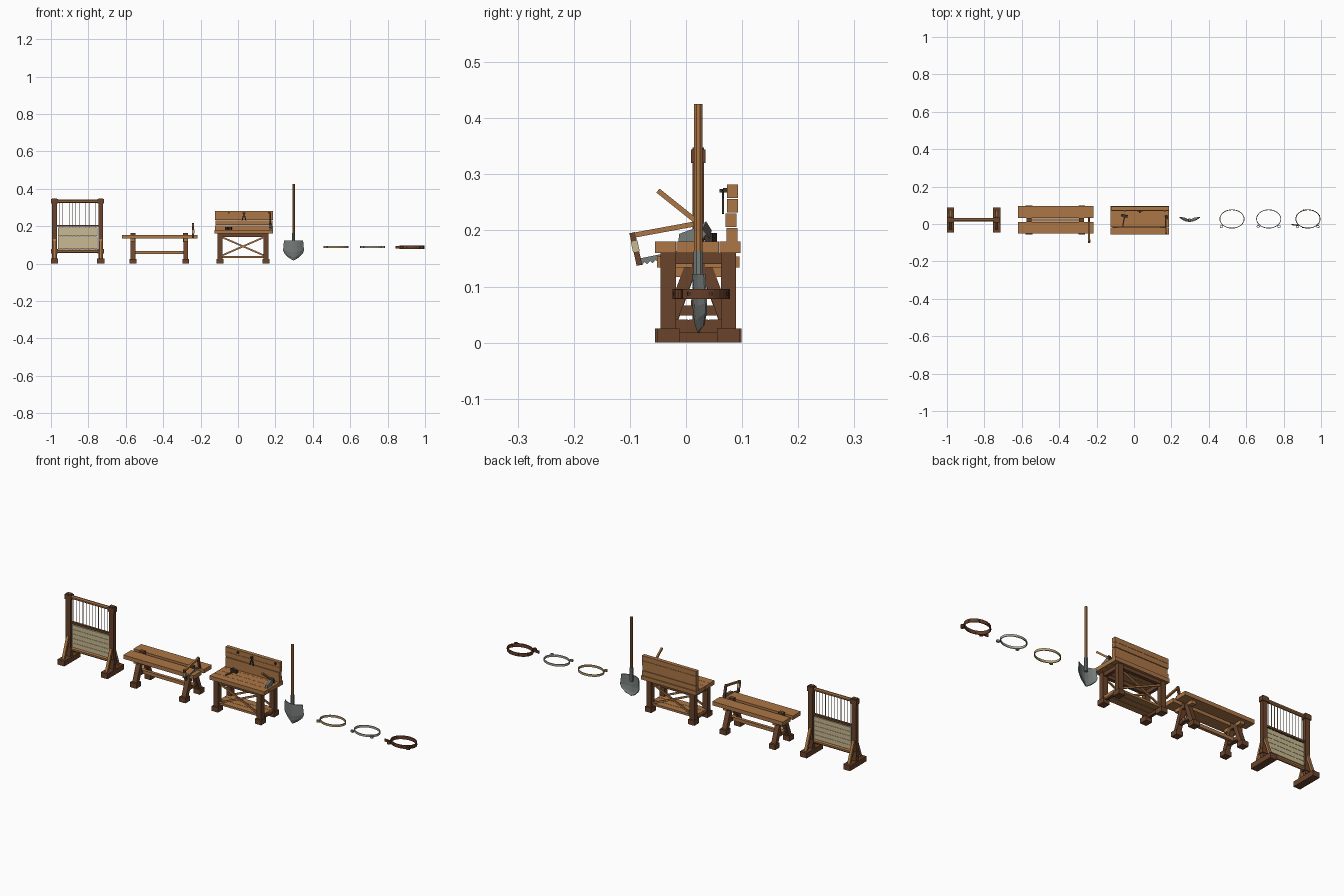
import bpy, bmesh, math
from mathutils import Vector, Matrix

if "Cube" in bpy.data.objects:
    bpy.data.objects.remove(bpy.data.objects["Cube"])

def lin(c):
    c /= 255
    return c / 12.92 if c < 0.04045 else ((c + 0.055) / 1.055) ** 2.4

def colour(name, r, g, b):
    m = bpy.data.materials.new(name)
    m.diffuse_color = (lin(r), lin(g), lin(b), 1)
    m.use_nodes = True
    m.node_tree.nodes["Principled BSDF"].inputs["Base Color"].default_value = m.diffuse_color
    return m

LIGHT = colour("light_wood", 172, 118, 70)
DARK = colour("dark_wood", 106, 68, 43)
CLOTH = colour("linen", 200, 186, 146)
STEEL = colour("steel", 118, 125, 123)
IRON = colour("dark_iron", 58, 50, 46)
LEATHER = colour("brown_leather", 104, 62, 40)
TAN = colour("tan_leather", 186, 160, 112)
GREY = colour("pale_grey", 172, 174, 160)
MID = 0.022  # shared centre line in y

def finish(name, bm, mat):
    bmesh.ops.recalc_face_normals(bm, faces=bm.faces)
    me = bpy.data.meshes.new(name)
    bm.to_mesh(me)
    bm.free()
    me.materials.append(mat)
    ob = bpy.data.objects.new(name, me)
    bpy.context.collection.objects.link(ob)
    return ob

def box(name, mat, x, y, z):
    bm = bmesh.new()
    size = [b - a for a, b in (x, y, z)]
    mid = [(a + b) / 2 for a, b in (x, y, z)]
    bmesh.ops.create_cube(bm, size=1, matrix=Matrix.Translation(mid) @ Matrix.Diagonal((*size, 1)))
    return finish(name, bm, mat)

def beam(name, mat, p, q, w, d, sides=4):
    """Bar from p to q: w is its width along x (or y), d the other way."""
    p, q = Vector(p), Vector(q)
    axis = (q - p).normalized()
    u = Vector((1, 0, 0)) if abs(axis.x) < 0.5 else Vector((0, 1, 0))
    v = axis.cross(u).normalized()
    u = v.cross(axis)
    k = 1 / math.cos(math.pi / 4) if sides == 4 else 1
    bm = bmesh.new()
    ends = []
    for c in (p, q):
        ring = []
        for i in range(sides):
            a = 2 * math.pi * (i + 0.5) / sides
            ring.append(bm.verts.new(c + u * math.cos(a) * w / 2 * k + v * math.sin(a) * d / 2 * k))
        ends.append(ring)
        bm.faces.new(ring)
    for i in range(sides):
        j = (i + 1) % sides
        bm.faces.new((ends[0][i], ends[0][j], ends[1][j], ends[1][i]))
    return finish(name, bm, mat)

def plate(name, mat, pts, x, t):
    """Outline in y and z, given thickness t along x."""
    bm = bmesh.new()
    f = bm.faces.new([bm.verts.new((x - t / 2, *p)) for p in pts])
    r = bmesh.ops.extrude_face_region(bm, geom=[f])
    bmesh.ops.translate(bm, vec=(t, 0, 0), verts=[e for e in r["geom"] if isinstance(e, bmesh.types.BMVert)])
    return finish(name, bm, mat)

def band(name, mat, c, rx, ry, z, t, n=28):
    """Flat elliptical strap."""
    bm = bmesh.new()
    rings = []
    for i in range(n):
        a = 2 * math.pi * i / n
        rings.append([bm.verts.new((c[0] + (rx - s) * math.cos(a), c[1] + (ry - s) * math.sin(a), h))
                      for s, h in ((0, z[0]), (0, z[1]), (t, z[1]), (t, z[0]))])
    for i in range(n):
        a, b = rings[i], rings[(i + 1) % n]
        for k in range(4):
            bm.faces.new((a[k], a[(k + 1) % 4], b[(k + 1) % 4], b[k]))
    return finish(name, bm, mat)

# Loom: feet, posts, braces
for x0, x1 in ((-1.0, -0.962), (-0.753, -0.715)):
    c = (x0 + x1) / 2
    box("loom_foot", DARK, (x0, x1), (MID - 0.067, MID + 0.067), (0, 0.027))
    box("loom_post", DARK, (c - 0.013, c + 0.013), (MID - 0.01, MID + 0.01), (0.027, 0.348))
    for s in (-1, 1):
        beam("loom_brace", LIGHT, (c, MID + s * 0.047, 0.025), (c, MID + s * 0.009, 0.13), 0.014, 0.011)
    for z in (0.333, 0.066):
        box("loom_collar", DARK, (c - 0.018, c + 0.018), (MID - 0.013, MID + 0.013), (z - 0.013, z + 0.011))
# Loom: beams, threads, cloth
for z, h in ((0.333, 0.009), (0.066, 0.011)):
    beam("loom_beam", LIGHT, (-0.998, MID, z), (-0.717, MID, z), 0.019, h * 2, 8)
box("loom_heddle", DARK, (-0.97, -0.745), (MID - 0.006, MID + 0.006), (0.197, 0.207))
for i in range(12):
    x = -0.955 + i * 0.0177
    box("warp_thread", CLOTH, (x - 0.001, x + 0.001), (MID - 0.001, MID + 0.001), (0.07, 0.33))
for i in range(5):
    z = 0.077 + i * 0.0232
    box("woven_cloth", CLOTH, (-0.962, -0.75), (MID - 0.005, MID + 0.004), (z, z + 0.0222))

# Saw bench: planks, splayed legs, stretcher
for y in ((-0.052, 0.012), (0.032, 0.095)):
    box("bench_plank", LIGHT, (-0.62, -0.217), y, (0.134, 0.154))
for x in (-0.5615, -0.28):
    box("bench_key", DARK, (x - 0.013, x + 0.013), (0.012, 0.032), (0.115, 0.163))
    box("bench_crosspiece", LIGHT, (x - 0.012, x + 0.012), (-0.035, 0.08), (0.117, 0.134))
    for s in (-1, 1):
        box("bench_foot", DARK, (x - 0.018, x + 0.018),
            sorted((MID + s * 0.04, MID + s * 0.077)), (0, 0.025))
        beam("bench_leg", DARK, (x, MID + s * 0.056, 0.02), (x, MID + s * 0.014, 0.134), 0.025, 0.022)
    box("bench_leg_tie", DARK, (x - 0.009, x + 0.009), (MID - 0.04, MID + 0.04), (0.048, 0.066))
box("bench_stretcher", LIGHT, (-0.575, -0.266), (MID - 0.008, MID + 0.008), (0.05, 0.067))

# Frame saw resting over the bench edge
SX = -0.24
beam("saw_top_bar", LIGHT, (SX, -0.096, 0.191), (SX, 0.018, 0.212), 0.01, 0.009)
beam("saw_front_arm", DARK, (SX, -0.096, 0.196), (SX, -0.083, 0.138), 0.011, 0.01)
beam("saw_grip", CLOTH, (SX, -0.0925, 0.181), (SX, -0.0885, 0.162), 0.013, 0.012)
beam("saw_rear_arm", DARK, (SX, 0.016, 0.217), (SX, 0.03, 0.157), 0.011, 0.01)
teeth = []
for i in range(12):
    y = -0.083 + i * 0.0095
    z = 0.138 + i * 0.0018
    teeth += [(y, z + 0.004), (y + 0.0045, z)]
plate("saw_blade", STEEL, [(0.026, 0.172), (-0.083, 0.15)] + teeth, SX, 0.003)

# Workbench: top planks, legs, feet
for i in range(4):
    y = -0.055 + i * 0.0383
    box("table_plank", LIGHT, (-0.125, 0.188), (y, y + 0.0373), (0.16, 0.18))
for x in (-0.0965, 0.15):
    for y in (-0.0315, 0.0755):
        box("table_leg", DARK, (x - 0.0135, x + 0.0135), (y - 0.0135, y + 0.0135), (0.02, 0.16))
        box("table_foot", DARK, (x - 0.018, x + 0.018), (y - 0.02, y + 0.02), (0, 0.025))
    box("table_side_rail", DARK, (x - 0.008, x + 0.008), (-0.03, 0.075), (0.14, 0.16))
    box("table_low_rail", DARK, (x - 0.008, x + 0.008), (-0.03, 0.075), (0.018, 0.04))
# Workbench: aprons and crossed braces front and back
for y in (-0.0315, 0.0755):
    box("table_apron", DARK, (-0.105, 0.158), (y - 0.009, y + 0.009), (0.143, 0.16))
    for z0, z1, o in ((0.042, 0.142, -0.003), (0.142, 0.042, 0.003)):
        beam("cross_brace", LIGHT, (-0.088, y + o, z0), (0.142, y + o, z1), 0.006, 0.009)
for i in range(3):
    y = -0.03 + i * 0.0355
    box("low_shelf", LIGHT, (-0.105, 0.158), (y, y + 0.034), (0.03, 0.041))
# Workbench: back board
for i, o in enumerate((0, -0.002, 0.001, 0.001)):
    z = 0.18 + i * 0.0258
    box("back_slat", LIGHT, (-0.122 - o, 0.187 + o), (0.072 + o, 0.092 + o), (z, z + 0.0248))

# Tongs hanging on the back board
box("tool_peg", IRON, (0.028, 0.036), (0.06, 0.073), (0.268, 0.274))
for s in (-1, 1):
    beam("tongs_arm", IRON, (0.032 + s * 0.01, 0.066, 0.23), (0.032 + s * 0.004, 0.066, 0.255), 0.005, 0.004)
    beam("tongs_jaw", IRON, (0.032 + s * 0.004, 0.066, 0.25), (0.032 - s * 0.006, 0.066, 0.272), 0.005, 0.004)
for x in (-0.05, 0.165):
    box("board_nail", IRON, (x - 0.004, x + 0.004), (0.066, 0.073), (0.268, 0.276))
# Hammer lying on the table
beam("hammer_handle", DARK, (-0.06, -0.012, 0.185), (-0.05, 0.045, 0.187), 0.008, 0.008, 6)
beam("hammer_head", IRON, (-0.069, 0.048, 0.188), (-0.034, 0.04, 0.188), 0.014, 0.015)
# Hatchet stuck in the table
AX = 0.172
beam("hatchet_handle", LIGHT, (AX, -0.05, 0.271), (AX, 0.035, 0.203), 0.009, 0.009)
plate("hatchet_head", STEEL, [(0.036, 0.216), (0.045, 0.2), (0.02, 0.178), (-0.014, 0.178), (-0.012, 0.194), (0.01, 0.202)], AX, 0.011)
plate("hatchet_poll", IRON, [(0.036, 0.216), (0.046, 0.2), (0.042, 0.184), (0.028, 0.203)], AX, 0.014)

# Shovel: shaft, socket and curved pointed blade
SH = 0.297
beam("shovel_shaft", LIGHT, (SH, MID, 0.12), (SH, MID, 0.425), 0.015, 0.016, 8)
beam("shovel_socket", STEEL, (SH, MID, 0.095), (SH, MID, 0.163), 0.018, 0.0185, 8)
bm = bmesh.new()
rows = []
for z, tip, w, lean in ((0.122, 0.122, 0.05, 0), (0.07, 0.06, 0.055, 0.001),
                        (0.053, 0.034, 0.047, 0.004), (0.03, 0.017, 0.022, 0.01)):
    rows.append([bm.verts.new((SH + w * u, MID - 0.009 + lean + 0.022 * u * u * w / 0.055,
                               tip + (z - tip) * abs(u))) for u in (-1, -0.66, -0.33, 0, 0.33, 0.66, 1)])
for a, b in zip(rows, rows[1:]):
    for i in range(6):
        bm.faces.new((a[i], a[i + 1], b[i + 1], b[i]))
blade = finish("shovel_blade", bm, STEEL)
mod = blade.modifiers.new("thickness", "SOLIDIFY")
mod.thickness = 0.004
mod.offset = 0

# Belts with buckles and loose ends
for name, mat, x, z, studs in (("tan_belt", TAN, 0.524, (0.083, 0.094), (-0.9,)),
                               ("grey_belt", GREY, 0.72, (0.083, 0.094), (-0.9, 0.9)),
                               ("brown_belt", LEATHER, 0.93, (0.078, 0.096), (-0.9, 0.85))):
    cy = 0.027
    band(name, mat, (x, cy), 0.067, 0.051, z, 0.004)
    for s in studs:
        bx, by = x + s * 0.058, cy - 0.036
        band(name + "_buckle", mat, (bx + s * 0.004, by - 0.005), 0.009, 0.008, (z[0] + 0.001, z[1] - 0.001), 0.003, 10)
    if mat is LEATHER:
        beam("belt_loose_end", mat, (x - 0.088, cy - 0.03, 0.087), (x - 0.052, cy - 0.034, 0.087), 0.006, 0.013)
        for a in range(0, 360, 45):
            r = math.radians(a + 20)
            px, py = x + 0.0655 * math.cos(r), cy + 0.0495 * math.sin(r)
            box("belt_stud", IRON, (px - 0.003, px + 0.003), (py - 0.003, py + 0.003), (0.084, 0.09))
